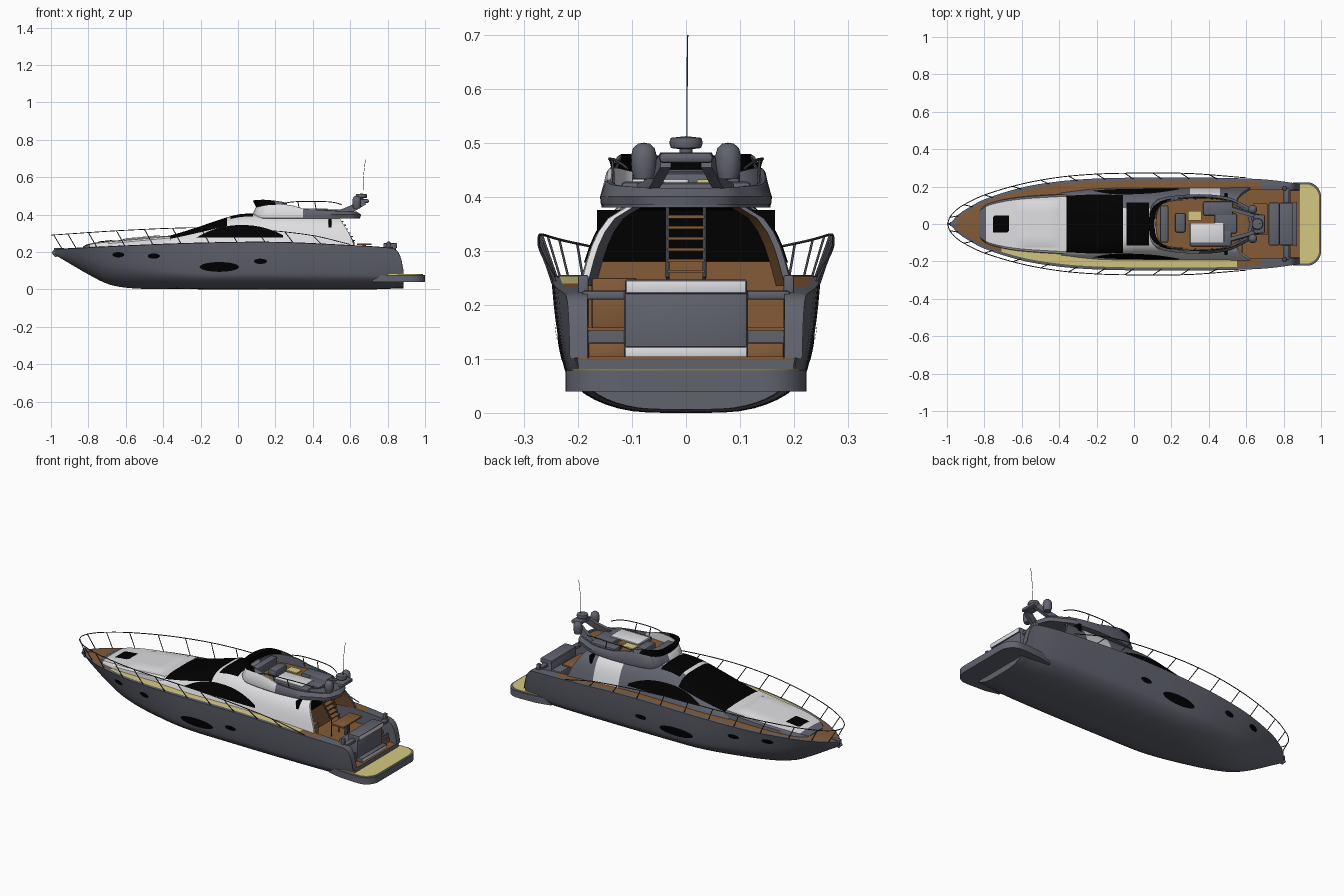
import bpy, bmesh, math
from mathutils import Vector

if "Cube" in bpy.data.objects:
    bpy.data.objects.remove(bpy.data.objects["Cube"])

def mat(name, *c):
    m = bpy.data.materials.new(name); m.diffuse_color = (*c, 1); return m
GREY = mat("hull_grey", .12, .125, .155)
WHITE = mat("white_gelcoat", .74, .74, .76)
BLACK = mat("black_glass", 0, 0, 0)
TEAK = mat("brown_teak", .23, .105, .04)
SAND = mat("sand_teak", .66, .58, .22)
STEEL = mat("dark_steel", .05, .052, .062)

def interp(tab, x):
    """Smooth interpolation through (x, value) pairs."""
    n = len(tab)
    if x <= tab[0][0]: return tab[0][1]
    if x >= tab[-1][0]: return tab[-1][1]
    i = max(k for k in range(n - 1) if tab[k][0] <= x)
    def slope(k):
        a, b = tab[max(k - 1, 0)], tab[min(k + 1, n - 1)]
        return (b[1] - a[1]) / (b[0] - a[0])
    (x0, a), (x1, b) = tab[i], tab[i + 1]
    d = x1 - x0; t = (x - x0) / d
    return ((2*t**3 - 3*t*t + 1)*a + (t**3 - 2*t*t + t)*d*slope(i)
            + (3*t*t - 2*t**3)*b + (t**3 - t*t)*d*slope(i + 1))

def finish(name, bm, mats, rule=None, up=False, angle=35):
    bmesh.ops.remove_doubles(bm, verts=bm.verts, dist=1e-5)
    bmesh.ops.recalc_face_normals(bm, faces=bm.faces)
    bm.normal_update()
    if up and sum(f.normal.z * f.calc_area() for f in bm.faces) < 0:
        bmesh.ops.reverse_faces(bm, faces=bm.faces)
    if rule:
        for f in bm.faces: f.material_index = rule(f.calc_center_median())
    me = bpy.data.meshes.new(name); bm.to_mesh(me); bm.free()
    for m in mats: me.materials.append(m)
    me.shade_smooth(); me.set_sharp_from_angle(angle=math.radians(angle))
    ob = bpy.data.objects.new(name, me); bpy.context.collection.objects.link(ob)
    return ob

def grid(bm, rows, caps=()):
    vs = [[bm.verts.new(p) for p in r] for r in rows]
    for a, b in zip(vs, vs[1:]):
        for k in range(len(a) - 1): bm.faces.new((a[k], b[k], b[k+1], a[k+1]))
    for c in caps: bm.faces.new(vs[c])

def loft(name, rows, mats, rule=None, caps=(), up=False):
    bm = bmesh.new(); grid(bm, rows, caps)
    return finish(name, bm, mats, rule, up)

def mirror_row(half):
    return half + [(x, -y, z) for x, y, z in reversed(half)]

def box(name, x0, x1, y0, y1, z0, z1, m, bevel=.004, rear=None):
    bm = bmesh.new(); bmesh.ops.create_cube(bm, size=1)
    for v in bm.verts:
        v.co = Vector(((x0+x1)/2 + v.co.x*(x1-x0), (y0+y1)/2 + v.co.y*(y1-y0), (z0+z1)/2 + v.co.z*(z1-z0)))
    if bevel: bmesh.ops.bevel(bm, geom=bm.edges[:], offset=bevel, segments=2, affect='EDGES', profile=.5)
    return finish(name, bm, [m, rear] if rear else [m], (lambda c: int(c.x > x1-.0005)) if rear else None)

def prism(name, outline, z0, z1, mats, rule=None):
    bm = bmesh.new()
    f = bm.faces.new([bm.verts.new((x, y, z0)) for x, y in outline])
    r = bmesh.ops.extrude_face_region(bm, geom=[f])
    for v in r['geom']:
        if isinstance(v, bmesh.types.BMVert): v.co.z = z1
    return finish(name, bm, mats, rule)

def tubes(name, paths, r, m):
    cu = bpy.data.curves.new(name, 'CURVE'); cu.dimensions = '3D'
    cu.bevel_depth = r; cu.bevel_resolution = 1; cu.use_fill_caps = True
    for p in paths:
        s = cu.splines.new('POLY'); s.points.add(len(p) - 1)
        for q, c in zip(s.points, p): q.co = (*c, 1)
    tmp = bpy.data.objects.new(name + "_path", cu); bpy.context.collection.objects.link(tmp)
    me = bpy.data.meshes.new_from_object(tmp.evaluated_get(bpy.context.evaluated_depsgraph_get()))
    bpy.data.objects.remove(tmp)
    me.materials.clear(); me.materials.append(m)
    bpy.context.collection.objects.link(bpy.data.objects.new(name, me))

def lathe(name, prof, cx, cy, m, n=20):
    loft(name, [[(cx + r*math.cos(a), cy + r*math.sin(a), z) for a in [2*math.pi*k/n for k in range(n+1)]]
                for r, z in prof], [m])

def patch(name, x0, x1, lo, hi, yfun, m, n=24):
    """Thin glass laid on a curved side, on both sides."""
    bm = bmesh.new()
    for s in (1, -1):
        rows = []
        for i in range(n + 1):
            x = x0 + (x1-x0)*(.5 - .5*math.cos(math.pi*i/n)); a, b = lo(x), hi(x)
            rows.append([(x, s*(yfun(x, a+(b-a)*k/5) + .003), a+(b-a)*k/5) for k in range(6)])
        grid(bm, rows)
    finish(name, bm, [m])

def span(a, b, n): return [a + (b-a)*i/n for i in range(n+1)]

# hull
BEAM = [(-.98, .006), (-.94, .05), (-.88, .09), (-.8, .132), (-.6, .195), (-.4, .228), (-.2, .243), (.1, .249), (.4, .248), (.7, .238), (.885, .215)]
SHEER = [(-.98, .213), (-.6, .233), (-.2, .248), (.2, .252), (.6, .235), (.8, .222), (.845, .21), (.87, .17), (.885, .10)]
KEEL = [(-.98, .185), (-.9, .138), (-.8, .08), (-.7, .03), (-.6, .009), (-.45, .002), (.7, 0), (.885, .006)]
AFT = [(0, 0), (.4, .015), (.68, .1), (.86, .24), (.92, .4), (.97, .7), (1, 1)]
FORE = [(0, 0), (.26, .12), (.47, .28), (.63, .45), (.76, .62), (.88, .8), (1, 1)]
def beam(x): return interp(BEAM, x)
def sheer(x): return interp(SHEER, x)
def hull_half(x):
    u = min(1, max(0, (x + .98) / .85)); u = u*u*(3 - 2*u)
    b, s, k = beam(x), sheer(x), interp(KEEL, x)
    full = max(s, .2)  # keep the side shape where the stern top drops
    ys = [(i, f[0]*(1-u) + a[0]*u) for i, (f, a) in enumerate(zip(FORE, AFT))]
    zs = [(i, f[1]*(1-u) + a[1]*u) for i, (f, a) in enumerate(zip(FORE, AFT))]
    return [(x, b*interp(ys, t), min(s, k + (full-k)*interp(zs, t))) for t in span(0, 6, 18)]
def hull_y(x, z):
    h = hull_half(x)
    for p, q in zip(h, h[1:]):
        if p[2] <= z <= q[2] and q[2] > p[2]: return p[1] + (q[1]-p[1])*(z-p[2])/(q[2]-p[2])
    return h[-1][1]
stations = span(-.98, .8, 60) + span(.81, .885, 8)
loft("hull", [mirror_row(hull_half(x)[::-1]) for x in stations], [GREY], caps=(0, -1))
for i, (cx, cz, rx, rz) in enumerate([(-.1, .12, .105, .026), (-.64, .185, .032, .014), (-.45, .178, .032, .014), (.12, .15, .035, .014)]):
    e = lambda x, cx=cx, rx=rx, rz=rz: rz*math.sqrt(max(0, 1 - ((x-cx)/rx)**2))
    patch(f"porthole_{i}", cx-rx, cx+rx, lambda x, cz=cz, e=e: cz-e(x), lambda x, cz=cz, e=e: cz+e(x), hull_y, BLACK)

# decks: grey margin, brown to port and at the bow, sand to starboard
def deck_rule(c):
    if abs(c.y) > beam(c.x) - .017 or c.x > .67: return 0
    return 2 if c.y < 0 and -.72 < c.x < .54 else 1
loft("main_deck", [mirror_row([(x, beam(x), sheer(x)), (x, max(beam(x)-.016, .001), sheer(x)+.002), (x, 0.0005, sheer(x)+.003)])
                   for x in span(-.975, .5, 50)], [GREY, TEAK, SAND], deck_rule, up=True)
for s, n in ((1, "port"), (-1, "starboard")):
    loft(f"side_deck_{n}", [[(x, s*beam(x), sheer(x)), (x, s*(beam(x)-.016), sheer(x)+.002), (x, s*.182, sheer(x)+.002),
                             (x, s*.18, min(.1, sheer(x)))] for x in span(.5, .8, 12) + span(.81, .885, 8)],
         [GREY, TEAK, SAND], lambda c: 0 if abs(c.y) < .183 else deck_rule(c), up=True)
    box(f"stern_step_{n}", .76, .84, s*.147-.034, s*.147+.034, .09, .13, TEAK)
    box(f"stern_gate_{n}", .8, .83, s*.135-.057, s*.135+.057, .21, .226, GREY)
    box(f"stern_bollard_{n}", .795, .815, s*.19-.01, s*.19+.01, .21, .255, GREY)
    box(f"stern_side_panel_{n}", .828, .833, s*.148-.033, s*.148+.033, .104, .152, GREY, 0)
box("cockpit_floor", .46, .8, -.182, .182, .14, .158, TEAK, 0)
box("stern_sill", .78, .884, -.2, .2, .08, .104, TEAK, 0)
box("transom_block", .775, .845, -.115, .115, .09, .235, GREY, .012)
box("transom_cap", .778, .85, -.113, .113, .22, .247, GREY, .004, WHITE)
box("transom_ledge", .82, .872, -.115, .115, .1, .124, GREY, .004, WHITE)

# swim platform
plat = [(.72, .2), (.8, .218), (.9, .223)] + [(.925 + .075*math.sin(a), .145 + .078*math.cos(a)) for a in span(.15, 1.57, 8)]
plat_out = lambda k: [(x, y*k) for x, y in plat] + [(x, -y*k) for x, y in reversed(plat)]
prism("swim_platform", plat_out(1), .04, .078, [GREY])
prism("platform_teak", [(.86 + (x-.86)*.93, y) for x, y in plat_out(.95) if x > .78], .078, .081, [SAND])

# foredeck coachroof
CW = [(-.83, .07), (-.8, .1), (-.72, .128), (-.6, .148), (-.36, .165)]
CZ = [(-.83, .228), (-.8, .242), (-.72, .254), (-.6, .265), (-.36, .287)]
def coach(x):
    w, z = interp(CW, x), interp(CZ, x)
    return mirror_row([(x, w, .218), (x, w*.97, z-.012), (x, w*.9, z-.003), (x, w*.5, z), (x, 0.0005, z+.001)])
loft("coachroof", [coach(x) for x in span(-.83, -.36, 24)], [WHITE, GREY],
     lambda c: int(c.y > interp(CW, c.x)*.92 or c.x < -.79), caps=(0,))
def sheet(name, x0, x1, w, dz, m):
    loft(name, [[(x, y, interp(CZ, x) + dz*(abs(y) < w*.99 and x0 < x < x1)) for y in span(-w, w, 8)]
                for x in span(x0, x1, 8)], [m], up=True)
sheet("sun_pad", -.63, -.4, .125, .008, WHITE)
sheet("hatch_glass", -.755, -.667, .046, .005, BLACK)

# deckhouse
W0 = [(-.39, .172), (-.2, .195), (.1, .2), (.58, .196)]
W1 = [(-.39, .155), (-.2, .158), (0, .148), (.12, .15), (.58, .156)]
ZT = [(-.39, .28), (-.3, .306), (-.2, .338), (-.05, .388), (.02, .403), (.1, .404), (.58, .392)]
Z0 = .23
def house_y(x, z):
    t = min(1, max(0, (z-Z0)/(interp(ZT, x)-Z0)))
    return (interp(W0, x)*(1-t) + interp(W1, x)*t) * (1-t**4)**.25
def house_half(x):
    h = interp(ZT, x) - Z0
    ts = span(0, .8, 8) + [.86, .91, .95, .975, .99, .998]
    p = [(x, house_y(x, Z0+t*h), Z0+t*h) for t in ts]
    y, z = p[-1][1:]
    return p + [(x, y*k, z + .002*(1-k)*h) for k in (.66, .33, .002)]
def house_rule(c):
    h = (c.z-Z0)/(interp(ZT, c.x)-Z0)
    if -.365 < c.x < -.06 and h > .72: return 1
    if -.04 < c.x < .085 and abs(c.y) < .125 and h > .9: return 1
    return 2 if c.y > 0 and h < .97 and not .3 < c.x < .46 else 0  # port side is grey
loft("deckhouse", [mirror_row(house_half(x)) for x in span(-.39, .5, 89)], [WHITE, BLACK, GREY], house_rule, caps=(0,))
patch("side_window", -.23, .24, lambda x: .278, lambda x: .278 + .066*max(0, 1-abs((x-.02)/.24)**2.2), house_y, BLACK)
box("saloon_bulkhead", .485, .5, -.165, .165, .25, .375, BLACK, 0)
box("saloon_sill", .48, .503, -.18, .18, .15, .28, TEAK, 0)
for s in (1, -1):  # swept wings behind the saloon
    rows = []
    for z in span(.235, .385, 6):
        xe = .62 - .08*((z-.235)/.15)**1.3
        rows.append([(x, s*(house_y(x, z)-d), z) for x, d in ((.495, 0), (xe, 0), (xe, .012), (.495, .03))])
    loft("house_wing", rows, [GREY if s > 0 else WHITE, TEAK if s > 0 else GREY],
         lambda c: 1 if abs(c.y) < house_y(c.x, c.z)-.015 else 0)

# flybridge, narrowing aft
OUT = [(.08, .0), (.086, .06), (.105, .108), (.15, .138), (.25, .153), (.38, .157), (.5, .143), (.57, .112), (.63, .075), (.655, .0)]
px, py = [(i, p[0]) for i, p in enumerate(OUT)], [(i, p[1]) for i, p in enumerate(OUT)]
half = [(interp(px, t), interp(py, t)) for t in span(0, 9, 36)]
ring = half + [(x, -y) for x, y in half[-2::-1]]
sc = lambda p, k: (.37 + (p[0]-.37)*k, p[1]*k)
top = lambda x: interp([(.07, .44), (.15, .452), (.27, .45), (.36, .43), (.66, .415)], x)
prism("flybridge_deck", [sc(p, .99) for p in ring[:-1]], .38, .4, [GREY])
prism("flybridge_floor", [sc(p, .88) for p in ring[:-1]], .4, .408, [TEAK, GREY], lambda c: 0)
loft("flybridge_coaming", [[(*sc(p, k), z) for k, z in ((1, .385), (1.01, .4), (.95, top(p[0])-.004), (.93, top(p[0])), (.88, top(p[0])), (.87, .4))]
                           for p in ring], [WHITE, GREY], lambda c: 0 if c.x < .36 and c.y < .03 else 1)
shield = [p for p in [(x, -y) for x, y in half[:0:-1]] + half if p[0] < .27]
lean = lambda x: max(0, (.27-x)/.19)**.5
loft("flybridge_windshield", [[(*sc(p, .94), top(p[0])-.004), (sc(p, .93)[0]-.022*lean(p[0]), p[1]*.86, top(p[0])+.034*lean(p[0])),
                               (sc(p, .9)[0], p[1]*.83, top(p[0])+.03*lean(p[0])), (*sc(p, .9), top(p[0])-.004)] for p in shield],
     [BLACK, GREY], lambda c: 1 if c.x > .19 else 0)
box("helm_console", .14, .185, -.1, .1, .4, .45, GREY, .01)
box("helm_seat", .22, .275, -.045, .06, .4, .445, GREY, .01)
box("fly_sofa_starboard", .3, .52, -.12, -.035, .4, .428, GREY, .008)
box("fly_sofa_cushion", .3, .48, -.1, .005, .424, .433, WHITE, .003)
box("fly_sofa_port", .37, .53, .045, .12, .4, .428, GREY, .008)
box("fly_sofa_aft", .43, .55, -.05, .055, .4, .426, GREY, .008)
box("fly_table", .29, .36, .02, .07, .425, .432, SAND, 0)
fly_rail = [p for p in half if .22 < p[0] < .56]
tubes("flybridge_rail", [[(p[0], s*p[1]*.9, .47 - .02*(abs(p[0]-.39)/.17)**4) for p in fly_rail] for s in (1, -1)]
      + [[(x, s*.134, .42), (x-.01, s*.136, .467)] for x in (.33, .42) for s in (1, -1)], .0025, STEEL)

# radar mast
ARCH = [(.5, .405, .03), (.57, .415, .03), (.62, .437, .024), (.65, .455, .022), (.675, .468, .02)]
for s in (1, -1):
    loft("mast_leg", [[(x-w/2, s*y, z+.014), (x+w/2, s*y, z-.014), (x+w/2, s*(y-.02), z-.014), (x-w/2, s*(y-.02), z+.014), (x-w/2, s*y, z+.014)]
                      for x, z, w in ARCH for y in [.1 - .3*(x-.5)]], [GREY], caps=(0, -1))
    lathe("satellite_dome", [(0, .432), (.018, .433), (.023, .45), (.024, .475), (.02, .49), (.011, .498), (0, .5)], .635, s*.078, GREY)
box("mast_bridge", .64, .7, -.05, .05, .462, .482, GREY, .008)
lathe("radar_scanner", [(0, .478), (.012, .48), (.012, .488), (.028, .49), (.031, .5), (.028, .509), (0, .512)], .66, 0, GREY)
tubes("antenna", [[(.668, .002, .5), (.67, .002, .6), (.682, .003, .699)]], .0012, GREY)

# cockpit ladder and furniture
lad = lambda t: (.53 + .09*t, .395 - .145*t)
tubes("ladder_sides", [[(lad(t)[0], s*.034, lad(t)[1]) for t in (0, 1)] for s in (1, -1)]
      + [[(.62, s*.034, .25), (.62, s*.034, .155)] for s in (1, -1)], .0035, STEEL)
for t in span(.08, .92, 6):
    x, z = lad(t); box("ladder_tread", x-.014, x+.014, -.034, .034, z-.003, z+.003, TEAK, 0)
box("cockpit_sofa", .72, .78, -.115, .115, .155, .2, GREY, .008)
box("cockpit_table", .635, .715, -.06, .11, .236, .246, TEAK, .002)
box("cockpit_table_leg", .665, .685, .02, .04, .155, .238, STEEL, 0)
box("cockpit_cabinet", .52, .58, -.175, -.09, .155, .25, TEAK, .006)

# bow rail with raked stanchions, anchor
RY = [(-.997, 0), (-.985, .035), (-.95, .075), (-.9, .108), (-.8, .155), (-.6, .214), (-.4, .25), (-.2, .267), (0, .272), (.3, .27), (.6, .247)]
RZ = [(-1, .29), (-.6, .316), (-.2, .33), (.1, .32), (.4, .288), (.6, .24)]
xs = [-.997 + 1.597*t*t for t in span(0, 1, 50)]
rail = [(x, interp(RY, x), interp(RZ, x)) for x in xs]
rail = [(x, -y, z) for x, y, z in rail[:0:-1]] + rail
posts = [[(x, s*interp(RY, x), interp(RZ, x)), (x+.045, s*(beam(x+.045)-.006), sheer(x+.045))]
         for x in [-.985, -.91] + span(-.8, .4, 8) for s in (1, -1)]
tubes("guard_rail", [rail] + posts, .0024, STEEL)
box("anchor_roller", -.985, -.93, -.012, .012, .2, .222, GREY, .003)
tubes("anchor", [[(-.98, 0, .21), (-.992, 0, .195), (-.975, 0, .178), (-.955, 0, .185)]], .006, GREY)

for m in bpy.data.materials:
    if m.users and not m.is_grease_pencil:
        m.use_nodes = True
        m.node_tree.nodes["Principled BSDF"].inputs["Base Color"].default_value = m.diffuse_color
